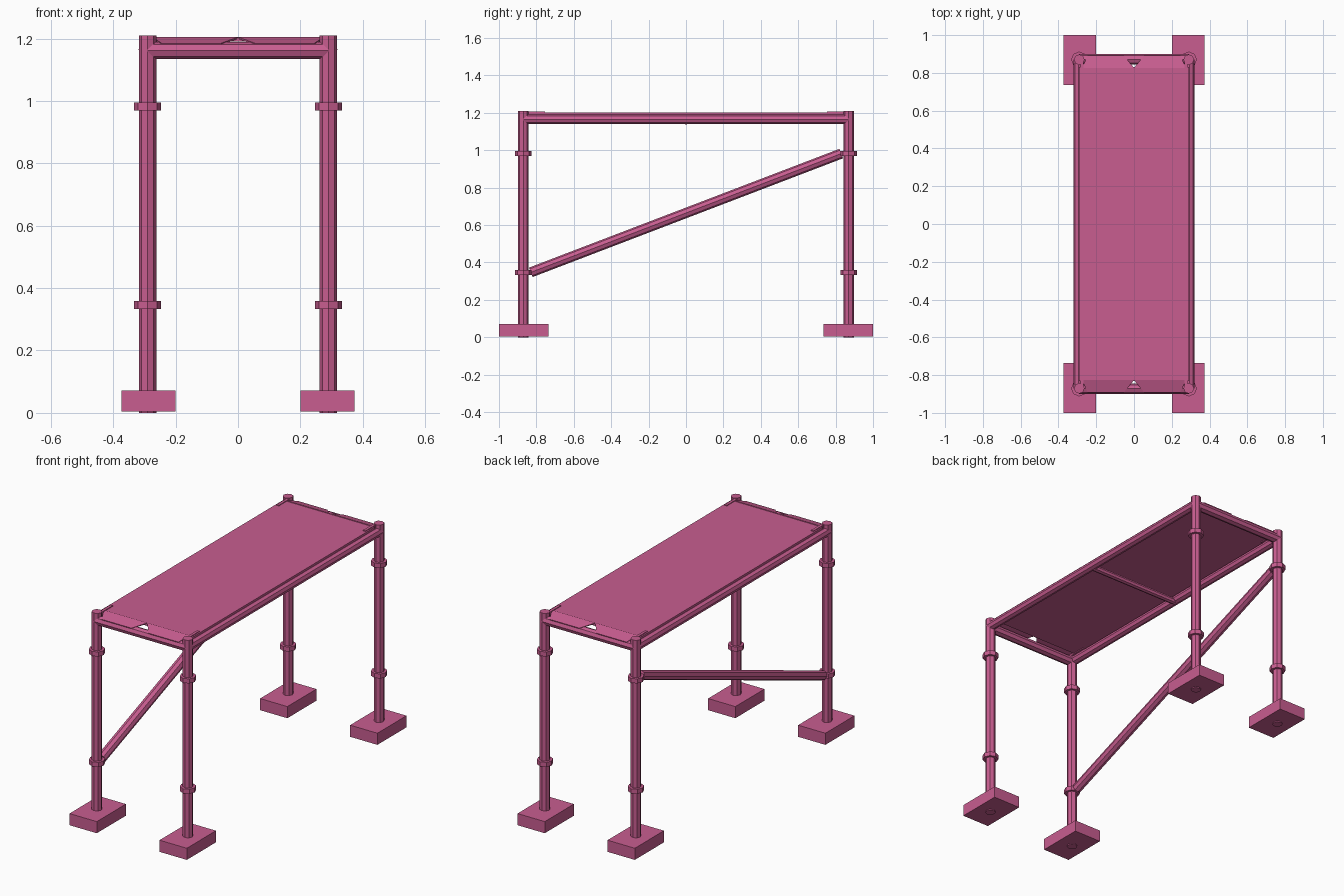
import bpy, bmesh, math
from mathutils import Vector

if "Cube" in bpy.data.objects:
    bpy.data.objects.remove(bpy.data.objects["Cube"])

mat = bpy.data.materials.new("pink_paint")
mat.diffuse_color = (0.58, 0.11, 0.28, 1)
mat.use_nodes = True
mat.node_tree.nodes["Principled BSDF"].inputs["Base Color"].default_value = mat.diffuse_color
PX, PY = 0.29, 0.87   # post positions


def finish(name, bm):
    bmesh.ops.recalc_face_normals(bm, faces=bm.faces)
    me = bpy.data.meshes.new(name)
    bm.to_mesh(me)
    bm.free()
    me.materials.append(mat)
    ob = bpy.data.objects.new(name, me)
    bpy.context.collection.objects.link(ob)
    return ob


def tube(name, a, b, r, sides=8):
    a, b = Vector(a), Vector(b)
    bm = bmesh.new()
    bmesh.ops.create_cone(bm, cap_ends=True, segments=sides, radius1=r,
                          radius2=r, depth=(b - a).length)
    ob = finish(name, bm)
    ob.location = (a + b) / 2
    ob.rotation_euler = (b - a).to_track_quat('Z', 'Y').to_euler()
    return ob


def box(name, lo, hi):
    bm = bmesh.new()
    bmesh.ops.create_cube(bm, size=1)
    for v in bm.verts:
        v.co = [(l + h) / 2 + c * (h - l) for l, h, c in zip(lo, hi, v.co)]
    return finish(name, bm)


def span(s, a, b):
    return tuple(sorted((s * a, s * b)))


for sx in (-1, 1):
    for sy in (-1, 1):
        x, y = sx * PX, sy * PY
        # upright with two collars
        tube("post", (x, y, 0), (x, y, 1.21), 0.028)
        for z in (0.346, 0.982):
            tube("collar", (x, y, z - 0.013), (x, y, z + 0.013), 0.043)
        # foot block, offset outward along the length
        fx, fy = span(sx, 0.2, 0.374), span(sy, 0.735, 1.0)
        box("foot_block", (fx[0], fy[0], 0.005), (fx[1], fy[1], 0.072))
        # small deck clip beside each post
        cx, cy = span(sx, 0.268, 0.284), span(sy, 0.755, 0.86)
        box("deck_clip", (cx[0], cy[0], 1.185), (cx[1], cy[1], 1.206))
    # long side rail
    x = sx * 0.294
    tube("side_rail", (x, -PY, 1.165), (x, PY, 1.165), 0.025)

for sy in (-1, 1):
    tube("end_rail", (-PX, sy * 0.872, 1.162), (PX, sy * 0.872, 1.162), 0.027)

# crossbar under the middle of the deck
tube("middle_crossbar", (-PX, 0, 1.155), (PX, 0, 1.155), 0.018)

# diagonal brace on the left side
tube("diagonal_brace", (-PX, -0.83, 0.347), (-PX, 0.83, 0.982), 0.027)

# deck plate: flat sheet
box("deck", (-0.292, -0.832, 1.19), (0.292, 0.832, 1.202))

# sloping end lips with a triangular notch in the middle
for sy in (-1, 1):
    for sx in (-1, 1):
        bm = bmesh.new()
        pts = [(0, 0.826, 1.202), (0.275, 0.826, 1.202), (0.245, 0.892, 1.182),
               (0.055, 0.892, 1.182)]
        bm.faces.new([bm.verts.new((sx * a, sy * b, c)) for a, b, c in pts])
        lip = finish("deck_end_lip", bm)
        mod = lip.modifiers.new("thickness", 'SOLIDIFY')
        mod.thickness = 0.006
        mod.offset = 0
